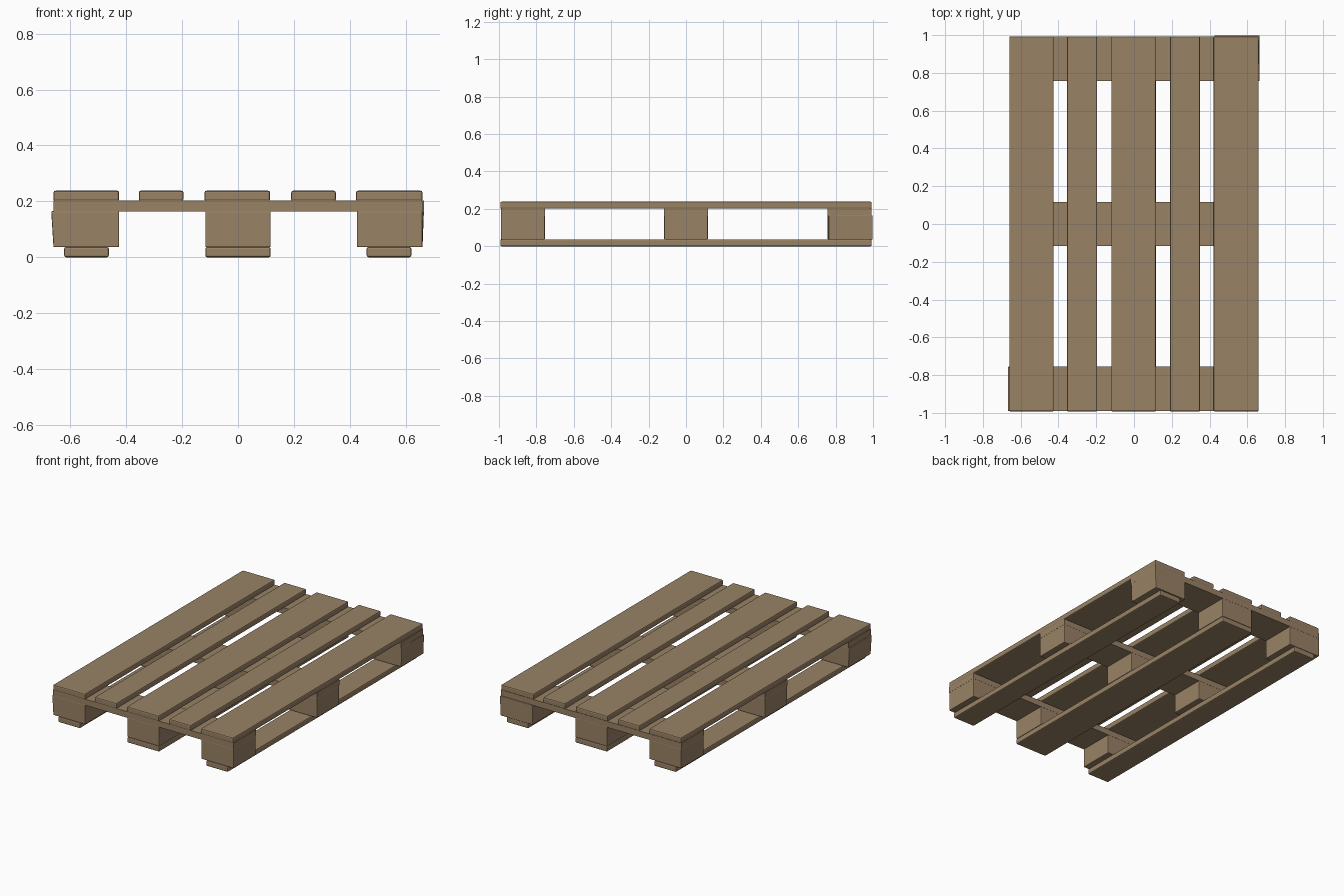
import bpy, bmesh

if "Cube" in bpy.data.objects:
    bpy.data.objects.remove(bpy.data.objects["Cube"])

wood = bpy.data.materials.new("pallet_wood")
wood.diffuse_color = (0.315, 0.223, 0.130, 1)
wood.use_nodes = True
wood.node_tree.nodes["Principled BSDF"].inputs["Base Color"].default_value = wood.diffuse_color


def plank(name, x0, x1, y0, y1, z0, z1, bevel=0.0, tweak=None):
    """Box between the given limits, optionally warped and with softened edges."""
    bm = bmesh.new()
    bmesh.ops.create_cube(bm, size=1)
    for v in bm.verts:
        sx, sy, sz = v.co
        v.co = (x0 if sx < 0 else x1, y0 if sy < 0 else y1, z0 if sz < 0 else z1)
        if tweak:
            v.co.x += tweak(sx, sy, sz)
    if bevel:
        bmesh.ops.bevel(bm, geom=bm.edges[:], offset=bevel, segments=2,
                        profile=0.5, affect='EDGES')
    me = bpy.data.meshes.new(name)
    bm.to_mesh(me)
    bm.free()
    me.materials.append(wood)
    ob = bpy.data.objects.new(name, me)
    bpy.context.collection.objects.link(ob)
    return ob


L = 0.993                                  # half length
cols = [(-0.66, -0.425), (-0.117, 0.117), (0.425, 0.66)]
rows = [(-0.99, -0.755), (-0.117, 0.117), (0.757, 0.992)]

# Deck boards running front to back
deck = [(-0.66, -0.425), (-0.355, -0.195), (-0.12, 0.115), (0.19, 0.35), (0.422, 0.66)]
for i, (a, b) in enumerate(deck):
    plank(f"deck_board_{i}", a, b, -L, L, 0.201, 0.238, 0.007)

# Cross boards under the deck
for j, (a, b) in enumerate(rows):
    warp = (lambda x, y, z: 0.005 if x > 0 and y < 0 else 0) if j == 2 else None
    plank(f"cross_board_{j}", -0.66, 0.66, a, b, 0.163, 0.203, 0, warp)

# Nine spacer blocks, the corner ones slightly warped
for i, (a, b) in enumerate(cols):
    for j, (c, d) in enumerate(rows):
        warp = None
        if (i, j) == (0, 0):
            warp = lambda x, y, z: -0.008 if x < 0 and z > 0 else 0
        elif (i, j) == (2, 2):
            warp = lambda x, y, z: 0.005 if x > 0 and z > 0 else 0
        plank(f"spacer_block_{i}_{j}", a, b, c, d, 0.036, 0.165, 0.004, warp)

# Bottom runners
for i, (a, b) in enumerate([(-0.622, -0.462), (-0.117, 0.117), (0.46, 0.62)]):
    plank(f"bottom_runner_{i}", a, b, -L, L, 0.0, 0.037, 0.007)

# Overall length trim: one block end stands slightly proud
bpy.data.objects["spacer_block_2_2"].location.y = 0.006
